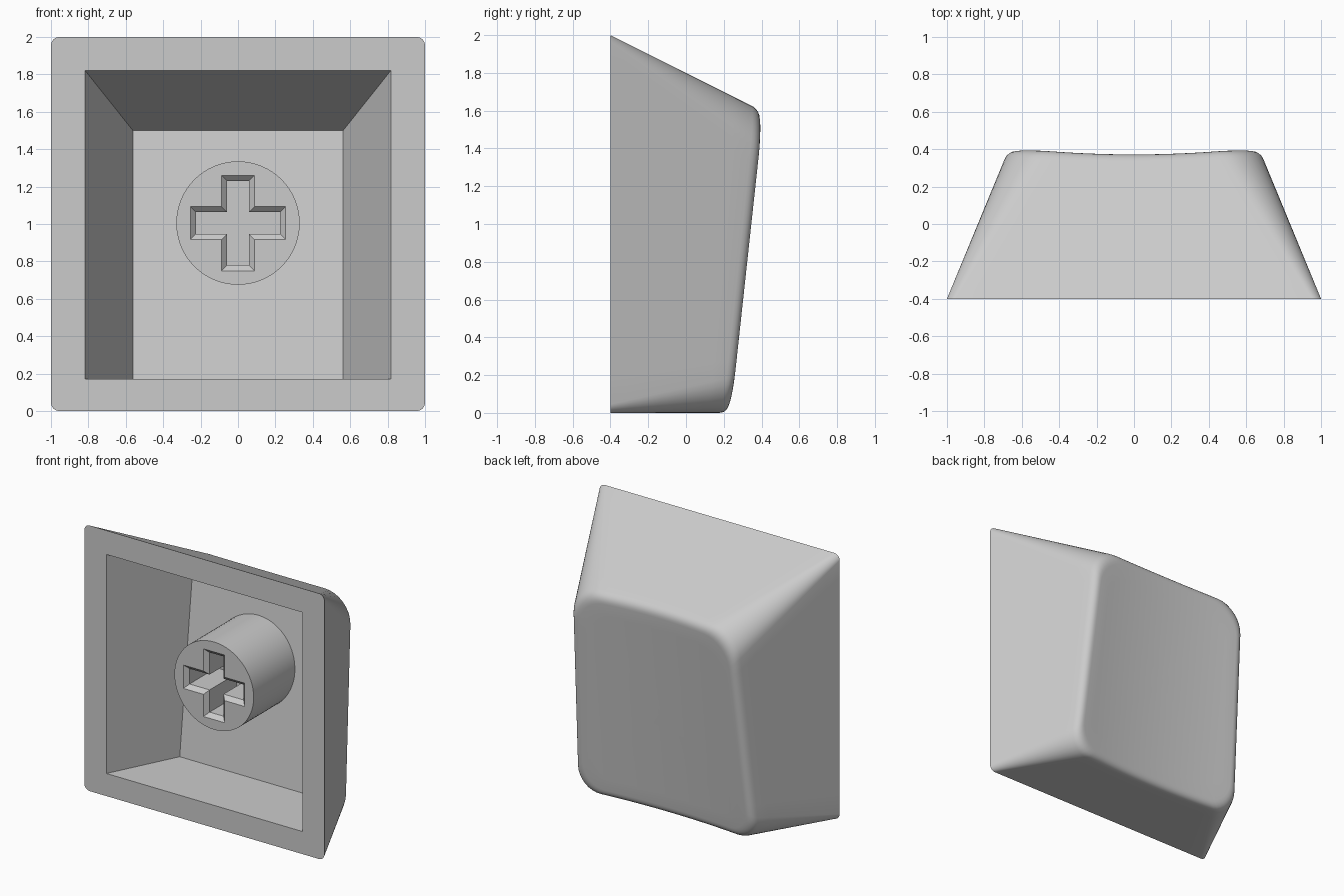
import bpy, bmesh, math
from mathutils import Vector

if "Cube" in bpy.data.objects:
    bpy.data.objects.remove(bpy.data.objects["Cube"])

plastic = bpy.data.materials.new("light grey plastic")
plastic.use_nodes = True
plastic.diffuse_color = (0.6, 0.6, 0.6, 1)
plastic.node_tree.nodes["Principled BSDF"].inputs["Base Color"].default_value = (0.6, 0.6, 0.6, 1)

FRONT = -0.4          # plane of the open side
CENTRE = (0, 0.8)     # middle of the dished face in x, z
SLOPE = 0.114         # lean of the dished face


def dish(x, z):
    """Depth y of the concave outer face."""
    return 0.229 + SLOPE * z - 0.035 * (1 - (x / 0.62) ** 2)


def floor_y(z):
    """Depth y of the cavity floor."""
    return 0.09 + SLOPE * z


def outline(y, arc=9, straight=14):
    """Rounded rectangle section of the outer shell at depth y, as (x, z)."""
    t = (y - FRONT) / 0.8
    half, height, r = 1 - 0.33 * t, 2 - 0.4 * t, 0.045 + 0.18 * t
    corners = [(half - r, height - r), (r - half, height - r),
               (r - half, r), (half - r, r)]
    arcs = []
    for k, (cx, cz) in enumerate(corners):
        angles = [math.pi / 2 * (k + j / (arc - 1)) for j in range(arc)]
        arcs.append([(cx + r * math.cos(a), cz + r * math.sin(a)) for a in angles])
    points = []
    for k in range(4):
        points += arcs[k]
        a, b = Vector(arcs[k][-1]), Vector(arcs[(k + 1) % 4][0])
        points += [tuple(a.lerp(b, j / straight)) for j in range(1, straight)]
    return points


def add_ring(bm, points):
    return [bm.verts.new(p) for p in points]


def bridge(bm, a, b):
    n = len(a)
    for i in range(n):
        bm.faces.new((a[i], a[(i + 1) % n], b[(i + 1) % n], b[i]))


def fill_between(bm, *rings):
    """Flat face between an outer ring and a hole."""
    edges = [bm.edges.get((r[i - 1], r[i])) for r in rings for i in range(len(r))]
    bmesh.ops.triangle_fill(bm, use_beauty=True, edges=edges, normal=(0, -1, 0))


def finish(bm, name):
    bmesh.ops.recalc_face_normals(bm, faces=bm.faces)
    for f in bm.faces:
        f.smooth = True
    for e in bm.edges:
        e.smooth = e.calc_face_angle(0) < math.radians(30)
    mesh = bpy.data.meshes.new(name)
    bm.to_mesh(mesh)
    bm.free()
    mesh.materials.append(plastic)
    obj = bpy.data.objects.new(name, mesh)
    bpy.context.collection.objects.link(obj)


# Outer shell: each outline point climbs its wall until it meets the dish
bm = bmesh.new()
count = len(outline(0))
columns = []
for i in range(count):
    y = 0.3
    for _ in range(8):
        y = dish(*outline(y)[i])

    def wall(depth):
        x, z = outline(depth)[i]
        return Vector((x, depth, z))

    def face(s):
        rim = wall(y)
        x = CENTRE[0] + (rim.x - CENTRE[0]) * s
        z = CENTRE[1] + (rim.z - CENTRE[1]) * s
        return Vector((x, dish(x, z), z))

    low, rim, inner = wall(y - 0.05), wall(y), face(0.93)
    column = [wall(FRONT + (y - 0.05 - FRONT) * j / 8) for j in range(8)]
    # soft fillet along the rim
    for j in range(7):
        t = j / 6
        column.append(low * (1 - t) ** 2 + rim * 2 * t * (1 - t) + inner * t * t)
    column += [face(0.93 * (1 - j / 8)) for j in range(1, 8)]
    columns.append(column)

rings = [add_ring(bm, row) for row in zip(*columns)]
for a, b in zip(rings, rings[1:]):
    bridge(bm, a, b)
tip = bm.verts.new((CENTRE[0], dish(*CENTRE), CENTRE[1]))
for i in range(count):
    bm.faces.new((rings[-1][i - 1], rings[-1][i], tip))

# Cavity: straight walls tapering to a sloped floor
mouth = add_ring(bm, [(x, FRONT, z) for x, z in
                      ((-0.817, 0.17), (0.817, 0.17), (0.817, 1.82), (-0.817, 1.82))])
base = add_ring(bm, [(x, floor_y(z), z) for x, z in
                     ((-0.562, 0.17), (0.562, 0.17), (0.562, 1.5), (-0.562, 1.5))])
bridge(bm, mouth, base)
bm.faces.new(base)
for i in range(4):
    bm.edges.get((mouth[i - 1], mouth[i]))
fill_between(bm, rings[0], mouth)
finish(bm, "cap_shell")

# Round stem with a chamfered cross-shaped socket
STEM_Z, STEM_FRONT, RADIUS = 1.005, -0.285, 0.33


def cross(arm, half, y):
    quarter = [(arm, -half), (arm, half), (half, half)]
    points = []
    for k in range(4):
        for x, z in quarter:
            for _ in range(k):
                x, z = -z, x
            points.append((x, y, STEM_Z + z))
    return points


bm = bmesh.new()
circle = [(RADIUS * math.cos(a), STEM_Z + RADIUS * math.sin(a))
          for a in (math.tau * i / 64 for i in range(64))]
front = add_ring(bm, [(x, STEM_FRONT, z) for x, z in circle])
back = add_ring(bm, [(x, floor_y(z) + 0.01, z) for x, z in circle])
bridge(bm, front, back)
bm.faces.new(back)
socket = [add_ring(bm, cross(arm, half, STEM_FRONT + depth)) for arm, half, depth in
          ((0.255, 0.088, 0), (0.225, 0.058, 0.03), (0.225, 0.058, 0.35))]
for a, b in zip(socket, socket[1:]):
    bridge(bm, a, b)
bm.faces.new(socket[-1])
fill_between(bm, front, socket[0])
finish(bm, "stem")
